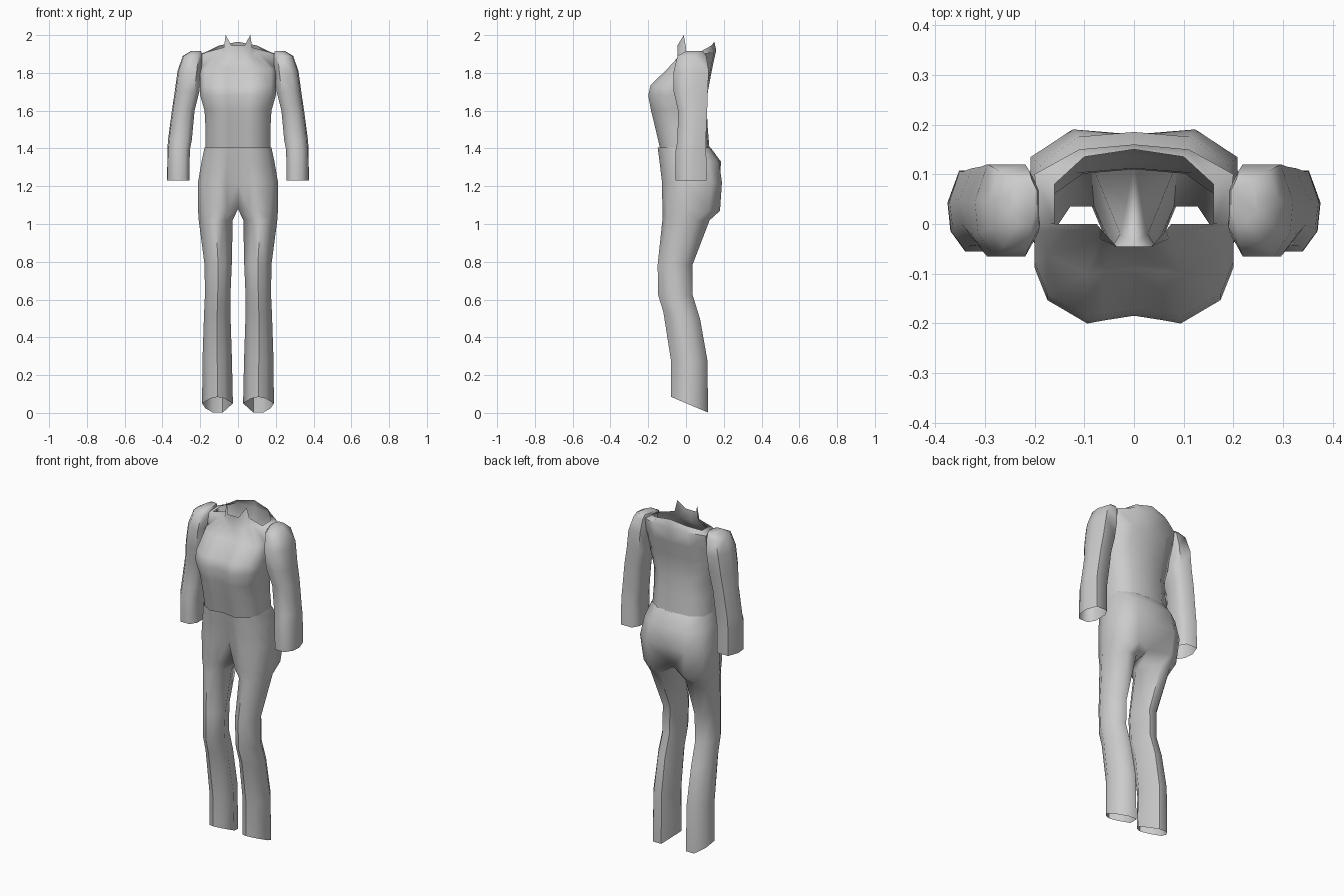
import bpy

if "Cube" in bpy.data.objects:
    bpy.data.objects.remove(bpy.data.objects["Cube"], do_unlink=True)

grey = bpy.data.materials.new("plain_grey")
grey.use_nodes = True
COLOUR = (0.6, 0.6, 0.6, 1)
grey.diffuse_color = COLOUR
grey.node_tree.nodes["Principled BSDF"].inputs["Base Color"].default_value = COLOUR

# Cross-sections as (across, front-to-back) fractions, counter-clockwise
TORSO = [(0, .05), (.3, .02), (.47, 0), (.87, .15), (1, .36), (.98, .8), (.58, .97), (0, 1)]
LEG = [(0, .42), (.25, .12), (.5, 0), (.75, .12), (1, .42), (.9, .72), (.66, 1), (.33, 1)]
ARM = [(0, .25), (.2, 0), (.7, 0), (.95, .25), (1, .6), (.8, 1), (.2, 1), (0, .75)]


def section(shape, z, x0, x1, front, back, tilt=0):
    """Fit a cross-section into a box; tilt lowers its back edge."""
    return [(x0 + (x1 - x0) * u, front + (back - front) * v, z - tilt * v) for u, v in shape]


def half_torso(z, width, front, back, groove=0):
    """Half of a torso section, with an optional groove on the centre line."""
    ring = section(TORSO, z, 0, width, front, back)
    for i, sign in ((0, 1), (-1, -1)):
        x, y, h = ring[i]
        ring[i] = (x, y + sign * groove, h)
    return ring


def loft(name, rings, closed_from=None, cap=False):
    """Skin rings from top to bottom; close the loops from a given ring on; mirror."""
    verts = [p for ring in rings for p in ring]
    n = len(rings[0])
    faces = []
    for r in range(len(rings) - 1):
        closed = closed_from is not None and r >= closed_from
        for i in range(n if closed else n - 1):
            a, b = r * n + i, r * n + (i + 1) % n
            faces.append((a, a + n, b + n, b))
    if cap:
        faces.append(tuple(range(n)))
    mesh = bpy.data.meshes.new(name)
    mesh.from_pydata(verts, [], faces)
    mesh.materials.append(grey)
    obj = bpy.data.objects.new(name, mesh)
    bpy.context.collection.objects.link(obj)
    bpy.ops.object.select_all(action="DESELECT")
    obj.select_set(True)
    bpy.context.view_layer.objects.active = obj
    bpy.ops.object.shade_smooth_by_angle(angle=1.05)
    mirror = obj.modifiers.new("mirror", "MIRROR")
    mirror.use_clip = True
    return obj


# Torso: open neckline with a raised, two-pointed collar at the front
neckline = [(0, -.045, 1.945), (.035, -.045, 1.945), (.065, -.012, 2), (.075, 0, 1.935),
            (.16, 0, 1.912), (.16, .08, 1.915), (.1, .135, 1.945), (0, .15, 1.965)]
shoulder_line = [(0, -.045, 1.88), (.04, -.045, 1.88), (.07, -.03, 1.895), (.1, -.012, 1.908),
                 (.19, 0, 1.9), (.2, .1, 1.9), (.11, .15, 1.915), (0, .16, 1.92)]
loft("torso", [
    neckline,
    shoulder_line,
    half_torso(1.82, .2, -.1, .138),
    half_torso(1.735, .2, -.188, .122),
    half_torso(1.68, .2, -.2, .112),
    half_torso(1.6, .177, -.185, .11),
    half_torso(1.51, .172, -.163, .115),
    half_torso(1.39, .173, -.135, .125),
])

# Trousers: hips split at the crotch into two open, slanted legs
crotch = [(0, -.04, 1.08), (.055, -.11, 1.08), (.1, -.125, 1.08), (.17, -.095, 1.08),
          (.212, -.01, 1.08), (.195, .12, 1.07), (.11, .18, 1.07), (0, .12, 1.08)]
loft("trousers", [
    half_torso(1.405, .177, -.15, .13),
    half_torso(1.33, .193, -.14, .185),
    half_torso(1.22, .212, -.127, .2, .02),
    crotch,
    section(LEG, 1.02, .028, .208, -.125, .125),
    section(LEG, .785, .033, .177, -.15, .035),
    section(LEG, .625, .04, .175, -.148, .035),
    section(LEG, .535, .04, .18, -.12, .075, .04),
    section(LEG, .28, .032, .188, -.08, .113),
    section(LEG, .085, .027, .19, -.08, .117, .083),
], closed_from=3)

# Sleeves: capped at the shoulder, open at the cuff
loft("sleeves", [
    section(ARM, 1.915, .195, .25, 0, .09),
    section(ARM, 1.89, .19, .292, -.045, .107),
    section(ARM, 1.81, .193, .32, -.065, .12),
    section(ARM, 1.7, .205, .335, -.065, .115),
    section(ARM, 1.6, .23, .35, -.042, .112),
    section(ARM, 1.44, .245, .371, -.045, .105),
    section(ARM, 1.39, .255, .374, -.055, .107),
    section(ARM, 1.23, .257, .375, -.055, .108),
], closed_from=0, cap=True)
